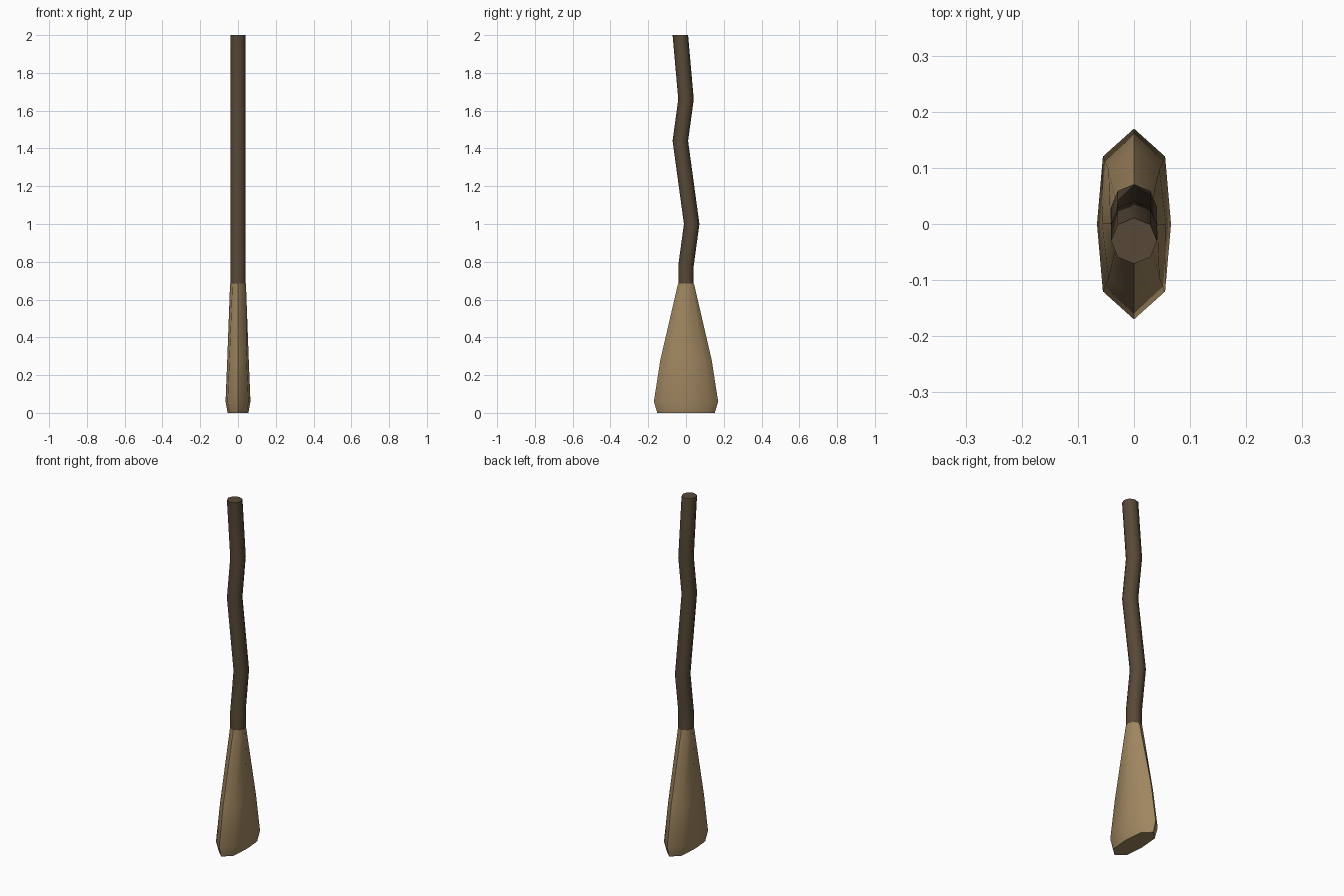
import bpy, bmesh, math

if "Cube" in bpy.data.objects:
    bpy.data.objects.remove(bpy.data.objects["Cube"])

def material(name, col):
    m = bpy.data.materials.new(name)
    m.diffuse_color = (*col, 1)
    m.use_nodes = True
    m.node_tree.nodes["Principled BSDF"].inputs["Base Color"].default_value = m.diffuse_color
    return m

wood = material("dark wood", (0.095, 0.066, 0.038))
straw = material("straw", (0.35, 0.24, 0.118))

def loft(name, rings, mat):
    """Eight-sided rings (y centre, z, x radius, y radius, diagonal x factor) joined into a closed tube."""
    bm = bmesh.new()
    loops = []
    for cy, z, rx, ry, dx in rings:
        ring = []
        for i in range(8):
            a = i * math.pi / 4
            k = dx if i % 2 else 0.707
            x = rx * (k * (1 if math.cos(a) > 0 else -1) if i % 2 else round(math.cos(a)))
            ring.append(bm.verts.new((x, cy + ry * math.sin(a), z)))
        loops.append(ring)
    for lo, hi in zip(loops, loops[1:]):
        for i in range(8):
            j = (i + 1) % 8
            bm.faces.new((lo[i], lo[j], hi[j], hi[i]))
    bm.faces.new(loops[0][::-1])
    bm.faces.new(loops[-1])
    bmesh.ops.recalc_face_normals(bm, faces=bm.faces[:])
    me = bpy.data.meshes.new(name)
    bm.to_mesh(me)
    bm.free()
    me.materials.append(mat)
    ob = bpy.data.objects.new(name, me)
    bpy.context.collection.objects.link(ob)
    bpy.ops.object.select_all(action='DESELECT')
    ob.select_set(True)
    bpy.context.view_layer.objects.active = ob
    bpy.ops.object.shade_smooth_by_angle(angle=math.radians(50))

# Crooked handle
path = [(0, 0.68), (0, 0.78), (0.03, 1.0), (-0.03, 1.44), (0, 1.66), (-0.03, 2.0)]
loft("handle", [(y, z, 0.041, 0.041, 0.707) for y, z in path], wood)

# Flattened bristle head, widest just above the floor
loft("bristles", [(0, 0, 0.055, 0.152, 0.84), (0, 0.06, 0.066, 0.17, 0.84),
                  (0, 0.28, 0.057, 0.136, 0.80), (0, 0.685, 0.042, 0.042, 0.707)], straw)
